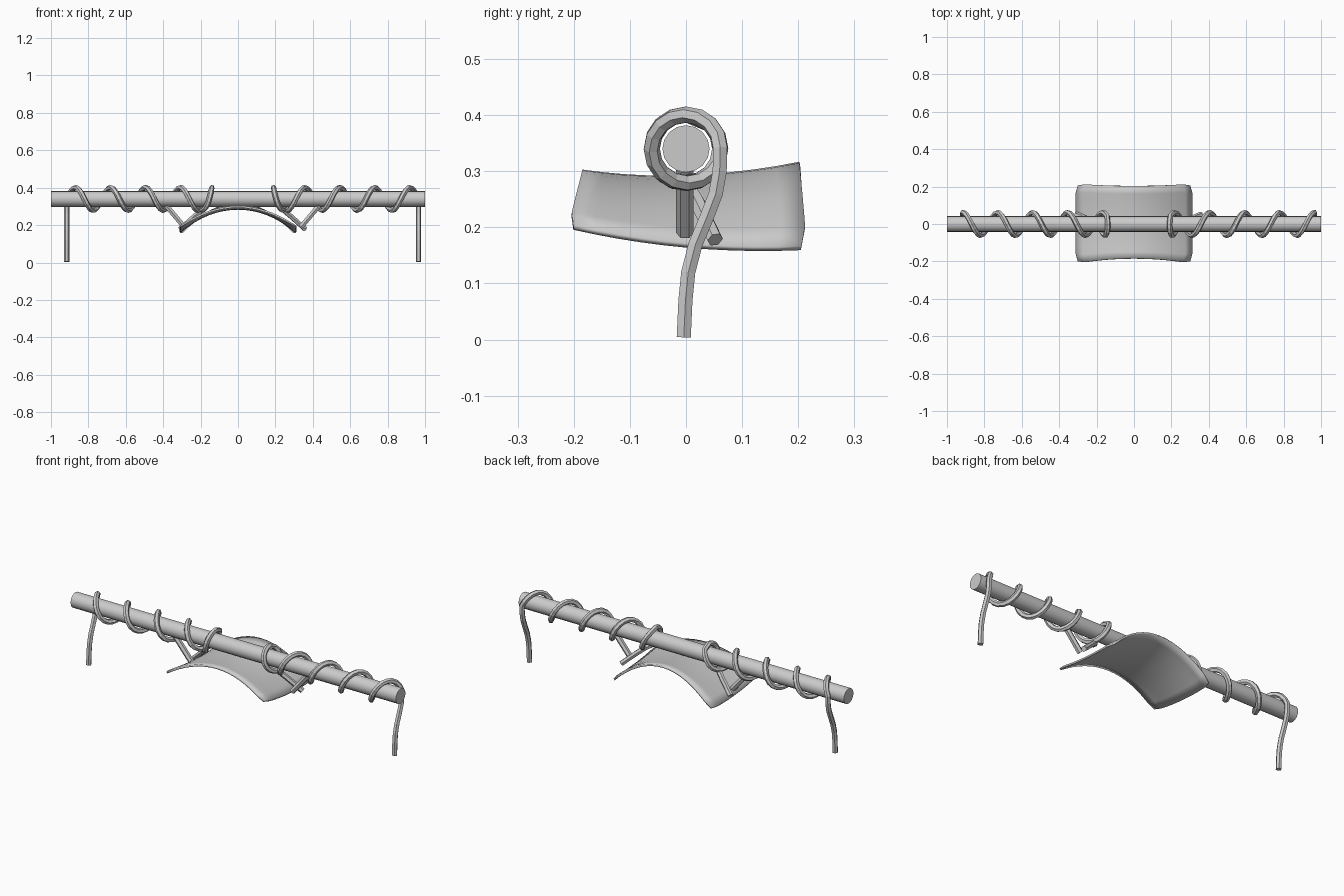
import bpy
import bmesh
from math import sin, cos, pi

if "Cube" in bpy.data.objects:
    bpy.data.objects.remove(bpy.data.objects["Cube"])

ROD_Z = 0.34      # height of the rod axis
MID_X = 0.025     # mirror line of the two ropes
COIL_R = 0.061    # rope centre line radius
PITCH = 0.187


def smooth(ob, angle=0.6):
    bpy.ops.object.select_all(action='DESELECT')
    ob.select_set(True)
    bpy.context.view_layer.objects.active = ob
    bpy.ops.object.shade_smooth_by_angle(angle=angle)


def tube(name, pts, radius):
    cu = bpy.data.curves.new(name, 'CURVE')
    cu.dimensions = '3D'
    cu.bevel_depth = radius
    cu.bevel_resolution = 1
    cu.use_fill_caps = True
    sp = cu.splines.new('POLY')
    sp.points.add(len(pts) - 1)
    for p, co in zip(sp.points, pts):
        p.co = (*co, 1)
    sp.use_smooth = False
    ob = bpy.data.objects.new(name, cu)
    bpy.context.collection.objects.link(ob)
    return ob


# Horizontal rod
bpy.ops.mesh.primitive_cylinder_add(vertices=16, radius=0.042, depth=2,
                                    location=(0, 0, ROD_Z), rotation=(0, pi / 2, 0))
rod = bpy.context.object
rod.name = "rod"
smooth(rod)


# Ropes: hanging tail, coils around the rod, inner end tied down to the seat
def rope_points():
    x0 = -0.94
    pts = [(x0, y, z) for y, z in ((-0.004, 0.004), (-0.001, 0.07), (0.004, 0.12),
                                   (0.017, 0.17), (0.037, 0.218), (0.053, 0.26),
                                   (0.06, 0.30))]
    n = 16
    for i in range(4 * n + 3):
        t = i / n
        pts.append((x0 + PITCH * t, COIL_R * cos(2 * pi * t),
                    ROD_Z + COIL_R * sin(2 * pi * t)))
    # last loop turns back outward
    for i in range(10):
        t = 4.25 + i / 18
        k = i / 9
        pts.append((-0.165 - 0.055 * k * k, COIL_R * cos(2 * pi * t),
                    ROD_Z + COIL_R * sin(2 * pi * t)))
    pts += [(-0.26, 0.02, 0.245), (-0.335, 0.052, 0.178)]
    return pts


for side, s in (("left", 1), ("right", -1)):
    tube("rope_" + side, [(MID_X + s * x, y, z) for x, y, z in rope_points()], 0.0145)
    # Straight tie from rod to seat end
    tube("tie_" + side, [(MID_X - s * 0.41, -0.002, 0.306),
                         (MID_X - s * 0.312, -0.002, 0.19)], 0.0155)


# Curved seat sheet
def quad(a, b, c, v):
    """Parabola through a, b, c at v = -1, 0, 1."""
    return b + (c - a) / 2 * v + ((a + c) / 2 - b) * v * v


NX, NY = 16, 10
bm = bmesh.new()
rows = []
for j in range(NY + 1):
    v = -1 + 2 * j / NY
    row = []
    for i in range(NX + 1):
        u = -1 + 2 * i / NX
        half_w = 0.310 - 0.012 * abs(v) ** 12
        edge = -0.185 - 0.025 * u * u if v < 0 else 0.203 + 0.012 * u * u
        y = abs(v) * edge * (1 - 0.045 * abs(u) ** 24)
        zc = quad(0.298, 0.288, 0.312, v)
        ze = quad(0.200, 0.168, 0.163, v)
        row.append(bm.verts.new((u * half_w, y, zc + (ze - zc) * u * u)))
    rows.append(row)
for j in range(NY):
    for i in range(NX):
        bm.faces.new((rows[j][i], rows[j][i + 1], rows[j + 1][i + 1], rows[j + 1][i]))
me = bpy.data.meshes.new("seat")
bm.to_mesh(me)
bm.free()
seat = bpy.data.objects.new("seat", me)
bpy.context.collection.objects.link(seat)
smooth(seat)
mod = seat.modifiers.new("thickness", 'SOLIDIFY')
mod.thickness = 0.01
mod.offset = 0
